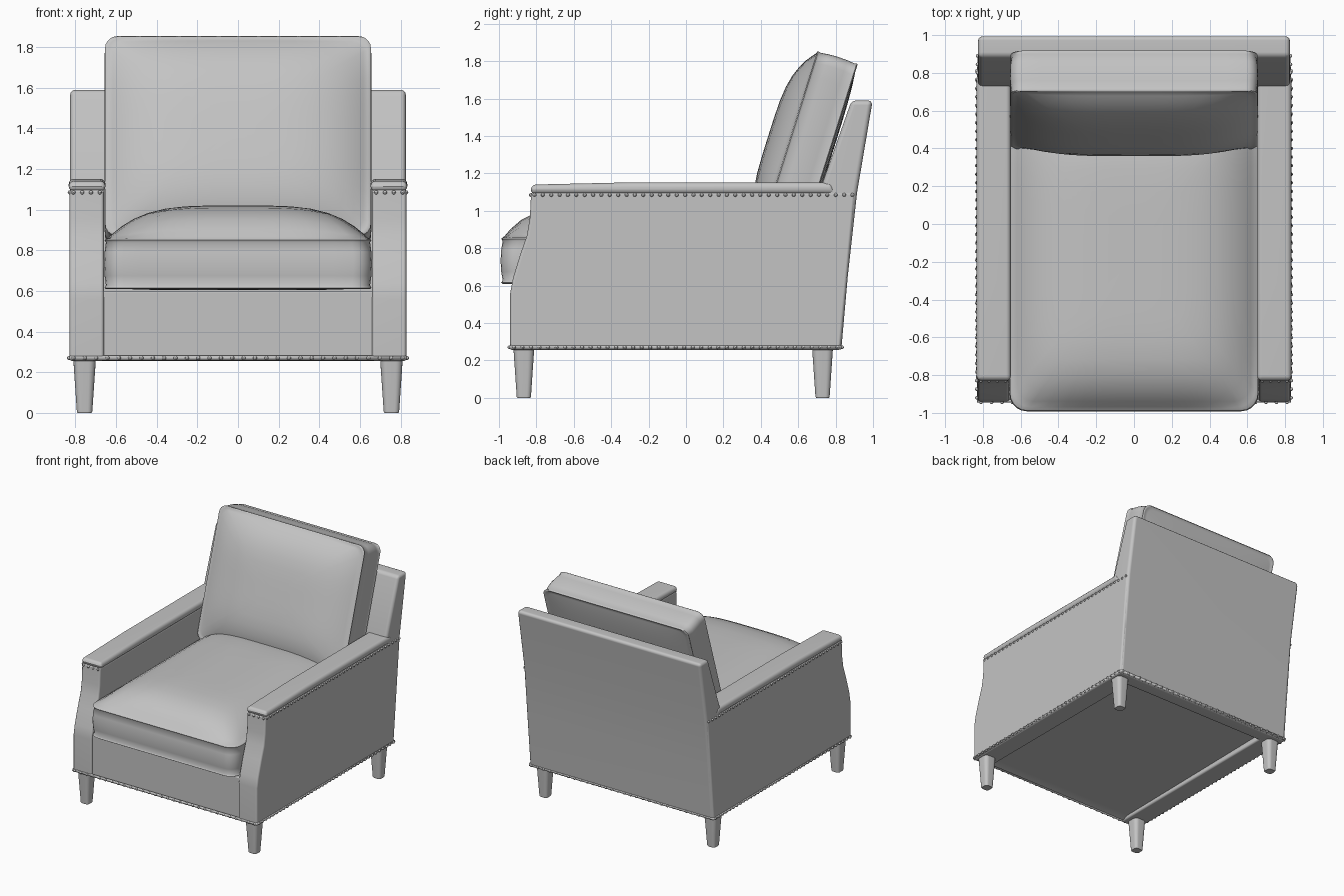
import bpy, bmesh, math
from mathutils import Matrix, Vector

if "Cube" in bpy.data.objects:
    bpy.data.objects.remove(bpy.data.objects["Cube"])

grey = bpy.data.materials.new("light grey")
grey.diffuse_color = (0.55, 0.55, 0.55, 1)
grey.use_nodes = True
grey.node_tree.nodes["Principled BSDF"].inputs["Base Color"].default_value = grey.diffuse_color


def finish(name, bm, mirror=False, angle=40, weighted=True):
    bmesh.ops.recalc_face_normals(bm, faces=bm.faces)
    me = bpy.data.meshes.new(name)
    bm.to_mesh(me)
    bm.free()
    me.materials.append(grey)
    ob = bpy.data.objects.new(name, me)
    bpy.context.collection.objects.link(ob)
    bpy.ops.object.select_all(action='DESELECT')
    ob.select_set(True)
    bpy.context.view_layer.objects.active = ob
    bpy.ops.object.shade_smooth_by_angle(angle=math.radians(angle))
    if weighted:
        ob.modifiers.new("even shading", 'WEIGHTED_NORMAL').keep_sharp = True
    if mirror:
        ob.modifiers.new("mirror", 'MIRROR').use_clip = False
    return ob


def prism(name, pts, x0, x1, bevel, mirror=False):
    """Side profile of (y, z) points extruded from x0 to x1, sharp edges rounded."""
    bm = bmesh.new()
    f = bm.faces.new([bm.verts.new((x0, y, z)) for y, z in pts])
    ext = bmesh.ops.extrude_face_region(bm, geom=[f])
    vs = [g for g in ext["geom"] if isinstance(g, bmesh.types.BMVert)]
    bmesh.ops.translate(bm, verts=vs, vec=(x1 - x0, 0, 0))
    bmesh.ops.recalc_face_normals(bm, faces=bm.faces)
    edges = [e for e in bm.edges if e.calc_face_angle(0) > math.radians(40)]
    bmesh.ops.bevel(bm, geom=edges, offset=bevel, segments=3, profile=0.5,
                    affect='EDGES', clamp_overlap=True)
    return finish(name, bm, mirror)


def rounded_rect(w, h, r, n=5, m=12):
    """Closed outline with n steps per corner and m steps per straight side."""
    pts = []
    corners = [(1, 1), (-1, 1), (-1, -1), (1, -1)]
    for i, (sx, sy) in enumerate(corners):
        for k in range(n + 1):
            a = math.pi / 2 * (i + k / n)
            pts.append(Vector((sx * (w / 2 - r) + r * math.cos(a),
                               sy * (h / 2 - r) + r * math.sin(a))))
        nx, ny = corners[(i + 1) % 4]
        a = math.pi / 2 * (i + 1)
        end = Vector((nx * (w / 2 - r) + r * math.cos(a),
                      ny * (h / 2 - r) + r * math.sin(a)))
        start = pts[-1]
        pts += [start.lerp(end, k / m) for k in range(1, m)]
    return pts


def loft(bm, loops):
    """Skin a stack of closed vertex loops and cap both ends."""
    n = len(loops[0])
    for a, b in zip(loops, loops[1:]):
        for i in range(n):
            bm.faces.new((a[i], a[(i + 1) % n], b[(i + 1) % n], b[i]))
    bm.faces.new(loops[0])
    bm.faces.new(loops[-1])


def cushion(name, w, h, t, r, front, back, power, matrix):
    """Boxed cushion: crowned panels, piped seams and softly bulging walls."""
    outline = rounded_rect(w, h, r)
    steps = [0.04, 0.2, 0.4, 0.55, 0.68, 0.79, 0.88, 0.95, 0.985]
    d = t / 2
    rings = [(s, -d, -back) for s in steps]
    rings += [(1, -d - 0.006, 0), (1.01, -d, 0), (1, -d + 0.012, 0),
              (1.01, -d / 2, 0), (1.014, 0, 0), (1.01, d / 2, 0),
              (1, d - 0.012, 0), (1.01, d, 0), (1, d + 0.006, 0)]
    rings += [(s, d, front) for s in reversed(steps)]
    bm = bmesh.new()
    loops = []
    for s, z, crown in rings:
        loop = []
        for p in outline:
            u, v = abs(p.x * s / (w / 2)), abs(p.y * s / (h / 2))
            lift = crown * (1 - u ** 4) * (1 - v ** power)
            loop.append(bm.verts.new((p.x * s, p.y * s, z + lift)))
        loops.append(loop)
    loft(bm, loops)
    bmesh.ops.transform(bm, matrix=matrix, verts=bm.verts)
    return finish(name, bm, angle=75, weighted=False)


# Side panels with scooped front edge
prism("side_panel",
      [(-0.94, 0.255), (-0.94, 0.56), (-0.925, 0.64), (-0.885, 0.77), (-0.85, 0.87),
       (-0.835, 0.96), (-0.828, 1.10), (0.905, 1.10), (0.825, 0.255)],
      0.66, 0.828, 0.015, mirror=True)

# Padded arm tops
prism("arm_cap", [(-0.832, 1.09), (-0.828, 1.14), (-0.3, 1.152), (0.78, 1.152), (0.80, 1.09)],
      0.652, 0.833, 0.028, mirror=True)

# Raked back
prism("back_frame",
      [(0.70, 0.255), (0.83, 0.255), (0.865, 0.65), (0.915, 1.10), (0.998, 1.59),
       (0.885, 1.59), (0.73, 1.15), (0.68, 0.70)],
      -0.826, 0.826, 0.025)

# Seat base with front rail and slightly recessed underside
prism("seat_base",
      [(-0.925, 0.26), (-0.925, 0.60), (0.75, 0.60), (0.75, 0.30), (-0.86, 0.28)],
      -0.67, 0.67, 0.008)

# Loose cushions
cushion("seat_cushion", 1.30, 1.64, 0.235, 0.09, 0.17, 0.012, 7,
        Matrix.Translation((0, -0.16, 0.733)))
cushion("back_cushion", 1.295, 1.02, 0.215, 0.06, 0.12, 0.02, 4,
        Matrix.Translation((0, 0.656, 1.33)) @ Matrix.Rotation(math.radians(72.5), 4, 'X'))

# Tapered legs with softened square section
for label, y in (("front_leg", -0.867), ("back_leg", 0.73)):
    bm = bmesh.new()
    loops = []
    for z, half in ((0, 0.034), (0.006, 0.038), (0.285, 0.057)):
        outline = rounded_rect(2 * half, 2 * half, half * 0.6, n=4, m=1)
        loops.append([bm.verts.new((0.755 + p.x, y + p.y, z)) for p in outline])
    loft(bm, loops)
    finish(label, bm, mirror=True)

# Trim cord around the bottom edge
cu = bpy.data.curves.new("bottom_trim", 'CURVE')
cu.dimensions = '3D'
cu.bevel_depth = 0.012
cu.bevel_resolution = 2
sp = cu.splines.new('POLY')
corners = [(-0.823, -0.936), (0.823, -0.936), (0.823, 0.826), (-0.823, 0.826)]
sp.points.add(3)
for p, (x, y) in zip(sp.points, corners):
    p.co = (x, y, 0.27, 1)
sp.use_cyclic_u = True
cu.materials.append(grey)
trim = bpy.data.objects.new("bottom_trim", cu)
bpy.context.collection.objects.link(trim)
bpy.ops.object.select_all(action='DESELECT')
trim.select_set(True)
bpy.context.view_layer.objects.active = trim
bpy.ops.object.convert(target='MESH')

# Nailheads under the arm caps and along the bottom trim
bm = bmesh.new()


def nail_row(a, b, gap):
    a, b = Vector(a), Vector(b)
    count = max(1, round((b - a).length / gap))
    for k in range(count + 1):
        bmesh.ops.create_uvsphere(bm, u_segments=8, v_segments=6, radius=0.010,
                                  matrix=Matrix.Translation(a.lerp(b, k / count)))


for s in (-1, 1):
    nail_row((s * 0.828, -0.81, 1.085), (s * 0.828, 0.89, 1.085), 0.045)
    nail_row((s * 0.832, -0.92, 0.27), (s * 0.832, 0.81, 0.27), 0.045)
    nail_row((s * 0.68, -0.83, 1.085), (s * 0.81, -0.83, 1.085), 0.05)
nail_row((-0.81, -0.944, 0.27), (0.81, -0.944, 0.27), 0.055)
nail_row((-0.81, 0.834, 0.27), (0.81, 0.834, 0.27), 0.055)
finish("nailheads", bm, weighted=False)
